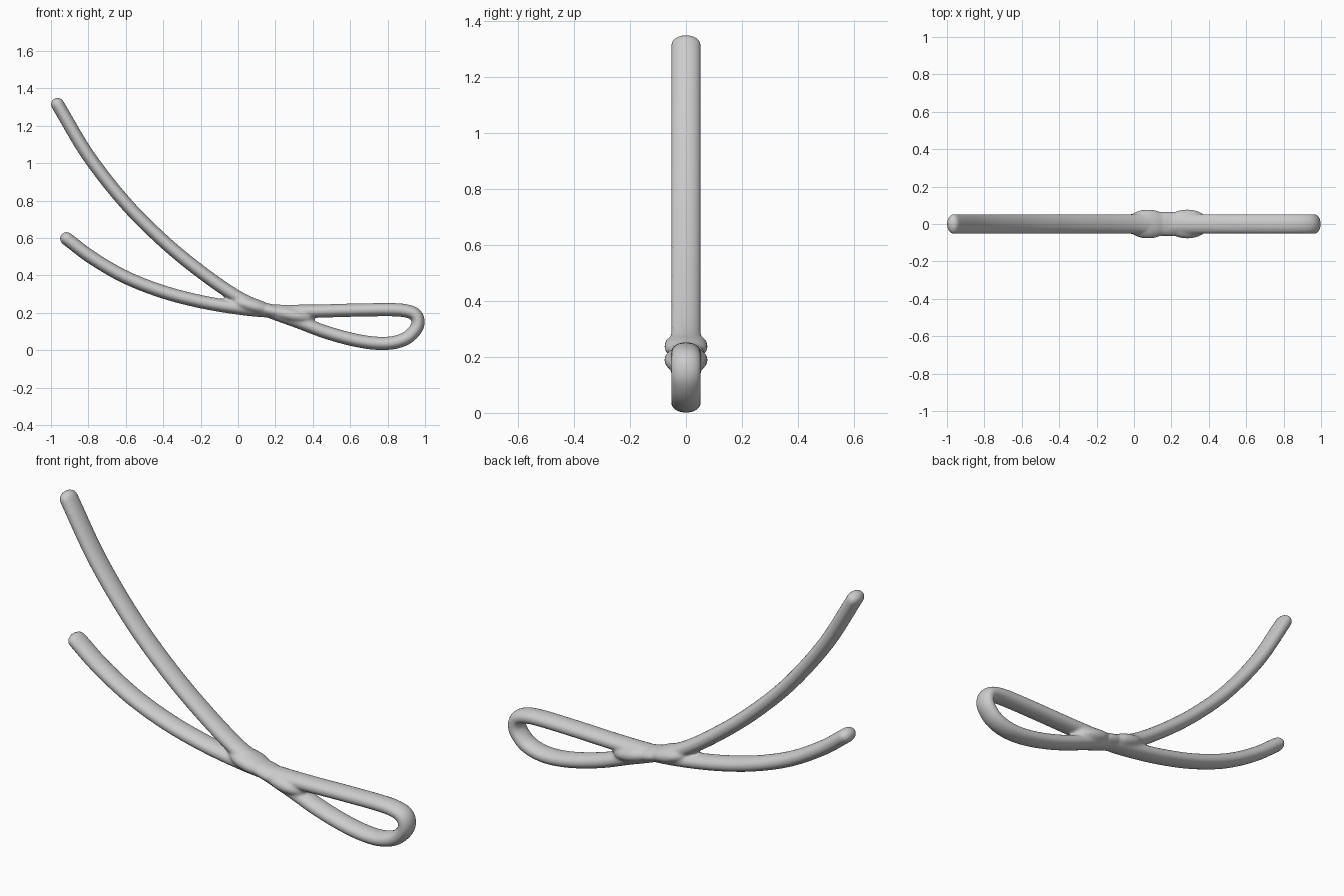
import bpy, bmesh, math
from mathutils import Vector, Matrix

if "Cube" in bpy.data.objects:
    bpy.data.objects.remove(bpy.data.objects["Cube"])

R_IN, R_Y = 0.0355, 0.0535   # half thickness in the x-z plane / along y
SIDES = 28

# centre line in (x, z): upper arm, loop, lower arm
PATH = [(-0.965, 1.315), (-0.8, 1.04), (-0.6, 0.785), (-0.4, 0.585), (-0.2, 0.42),
        (0.0, 0.283), (0.17, 0.208), (0.32, 0.153), (0.46, 0.1), (0.6, 0.06),
        (0.72, 0.039), (0.82, 0.039), (0.9, 0.064), (0.95, 0.112), (0.963, 0.155),
        (0.945, 0.193), (0.89, 0.212), (0.8, 0.217), (0.6, 0.214), (0.4, 0.209),
        (0.17, 0.21), (0.0, 0.226), (-0.2, 0.26), (-0.4, 0.312), (-0.6, 0.39),
        (-0.78, 0.494), (-0.917, 0.597)]


def smooth_path(points, steps=10):
    """Catmull-Rom through the points."""
    p = [Vector(q) for q in points]
    p = [2 * p[0] - p[1]] + p + [2 * p[-1] - p[-2]]
    out = []
    for i in range(1, len(p) - 2):
        a, b, c, d = p[i - 1:i + 3]
        for k in range(steps):
            t = k / steps
            out.append(0.5 * (2 * b + (c - a) * t + (2 * a - 5 * b + 4 * c - d) * t * t
                              + (3 * b - a - 3 * c + d) * t ** 3))
    return out + [p[-2]]


pts = smooth_path(PATH)
bm = bmesh.new()
rings = []


def add_ring(c, tangent, scale):
    n = Vector((-tangent.y, tangent.x))
    ring = []
    for s in range(SIDES):
        a = 2 * math.pi * s / SIDES
        o = c + n * math.cos(a) * R_IN * scale
        ring.append(bm.verts.new((o.x, math.sin(a) * R_Y * scale, o.y)))
    rings.append(ring)


# swept rod with rounded ends
t0 = (pts[1] - pts[0]).normalized()
t1 = (pts[-1] - pts[-2]).normalized()
CAP = [math.radians(a) for a in (84, 68, 50, 34, 17)]
for a in CAP:
    add_ring(pts[0] - t0 * R_IN * math.sin(a), t0, math.cos(a))
for i, c in enumerate(pts):
    t = (pts[min(i + 1, len(pts) - 1)] - pts[max(i - 1, 0)]).normalized()
    add_ring(c, t, 1)
for a in reversed(CAP):
    add_ring(pts[-1] + t1 * R_IN * math.sin(a), t1, math.cos(a))
for r, q in zip(rings, rings[1:]):
    for s in range(SIDES):
        k = (s + 1) % SIDES
        bm.faces.new((r[s], r[k], q[k], q[s]))
bm.faces.new(rings[0])
bm.faces.new(rings[-1])

# swellings where the two strands merge, and the core of the crossing
for x, z, sx, sy, sz, tilt in [(0.075, 0.238, 0.12, 0.078, 0.042, 15),
                               (0.285, 0.189, 0.12, 0.078, 0.044, 12),
                               (0.18, 0.21, 0.14, 0.066, 0.036, 14)]:
    m = (Matrix.Translation((x, 0, z)) @ Matrix.Rotation(math.radians(tilt), 4, 'Y')
         @ Matrix.Diagonal((sx, sy, sz, 1)))
    bmesh.ops.create_uvsphere(bm, u_segments=32, v_segments=20, radius=1, matrix=m)
bmesh.ops.recalc_face_normals(bm, faces=bm.faces)

mesh = bpy.data.meshes.new("crossed_loop")
bm.to_mesh(mesh)
bm.free()
loop = bpy.data.objects.new("crossed_loop", mesh)
bpy.context.collection.objects.link(loop)

# fuse strands into one skin and soften the joints
fuse = loop.modifiers.new("fuse", 'REMESH')
fuse.mode = 'VOXEL'
fuse.voxel_size = 0.008
fuse.use_smooth_shade = True
soft = loop.modifiers.new("soften", 'SMOOTH')
soft.factor = 0.5
soft.iterations = 5
